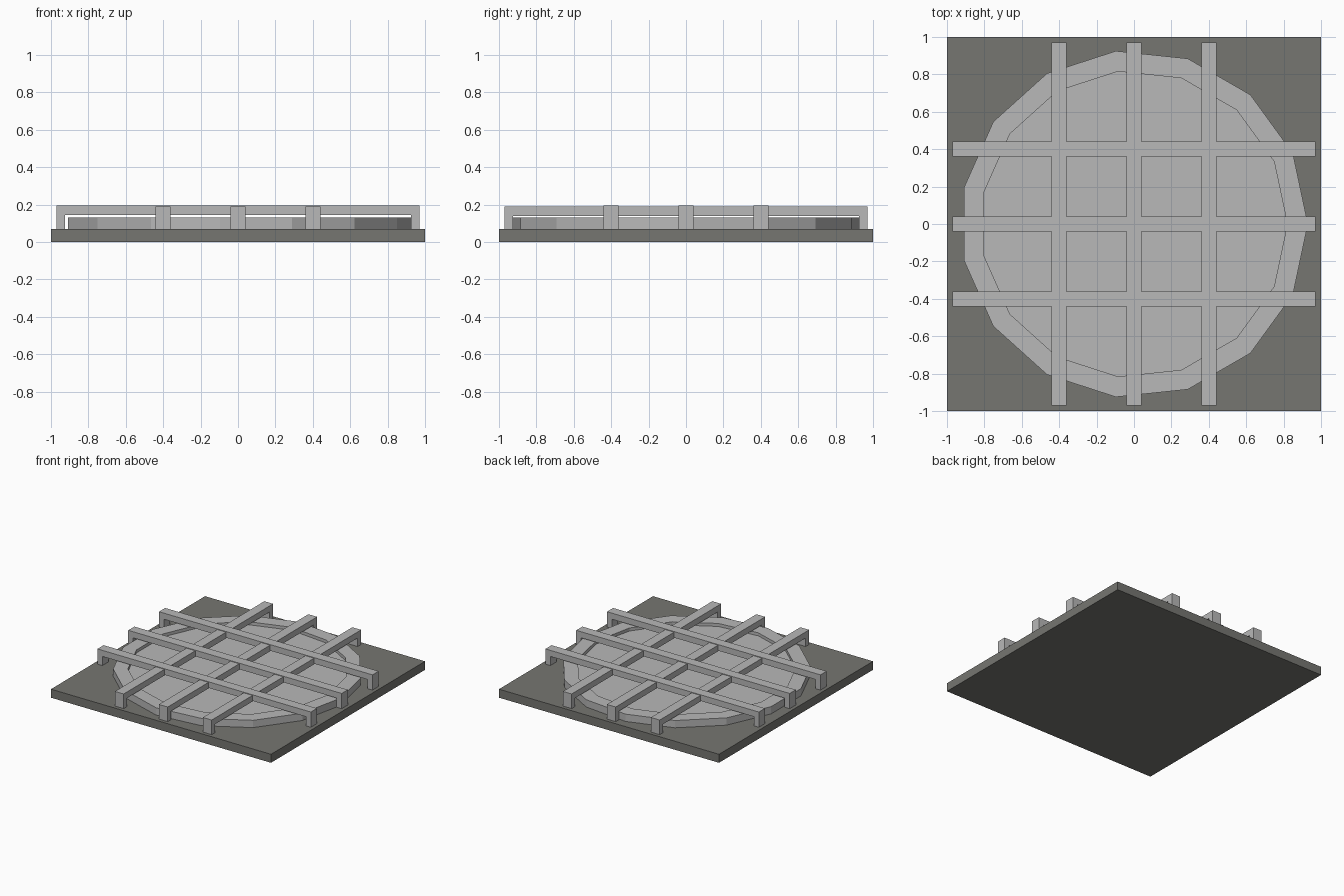
import bpy, bmesh, math

if "Cube" in bpy.data.objects:
    bpy.data.objects.remove(bpy.data.objects["Cube"])

def material(name, rgb):
    m = bpy.data.materials.new(name)
    m.diffuse_color = (*rgb, 1)
    m.use_nodes = True
    m.node_tree.nodes["Principled BSDF"].inputs["Base Color"].default_value = m.diffuse_color
    return m

DARK = material("dark_grey", (0.18, 0.18, 0.165))
LIGHT = material("light_grey", (0.48, 0.48, 0.48))

def finish(name, bm, mat):
    bmesh.ops.recalc_face_normals(bm, faces=bm.faces)
    me = bpy.data.meshes.new(name)
    bm.to_mesh(me)
    bm.free()
    me.materials.append(mat)
    ob = bpy.data.objects.new(name, me)
    bpy.context.collection.objects.link(ob)
    return ob

def extrude_profile(name, points, depth, mat):
    """Extrude an (x, z) profile along y, centred on y = 0."""
    bm = bmesh.new()
    face = bm.faces.new([bm.verts.new((x, -depth / 2, z)) for x, z in points])
    out = bmesh.ops.extrude_face_region(bm, geom=[face])
    moved = [v for v in out["geom"] if isinstance(v, bmesh.types.BMVert)]
    bmesh.ops.translate(bm, verts=moved, vec=(0, depth, 0))
    return finish(name, bm, mat)

# Square base plate
extrude_profile("base_plate", [(-1, 0), (1, 0), (1, 0.07), (-1, 0.07)], 2, DARK)

# Fifteen-sided dish: outer wall, flat rim, shallow recess
SIDES = 15
bm = bmesh.new()
rings = []
for r, z in [(0.93, 0.07), (0.93, 0.13), (0.82, 0.13), (0.82, 0.105)]:
    rings.append([bm.verts.new((r * math.cos(2 * math.pi * i / SIDES),
                                r * math.sin(2 * math.pi * i / SIDES), z))
                  for i in range(SIDES)])
for a, b in zip(rings, rings[1:]):
    for i in range(SIDES):
        j = (i + 1) % SIDES
        bm.faces.new((a[i], a[j], b[j], b[i]))
bm.faces.new(rings[0])
bm.faces.new(rings[-1])
finish("round_dish", bm, LIGHT)

# Crossing rack bars, each with a foot at both ends
def rack_bar(name, top, offset, along_y):
    low = top - 0.05
    ob = extrude_profile(name, [(-0.97, 0.07), (-0.925, 0.07), (-0.925, low), (0.925, low),
                                (0.925, 0.07), (0.97, 0.07), (0.97, top), (-0.97, top)],
                         0.08, LIGHT)
    if along_y:
        ob.rotation_euler.z = math.pi / 2
        ob.location.x = offset
    else:
        ob.location.y = offset

for n, offset in enumerate((-0.4, 0, 0.4), 1):
    rack_bar(f"cross_bar_{n}", 0.195, offset, False)
    rack_bar(f"long_bar_{n}", 0.19, offset, True)
